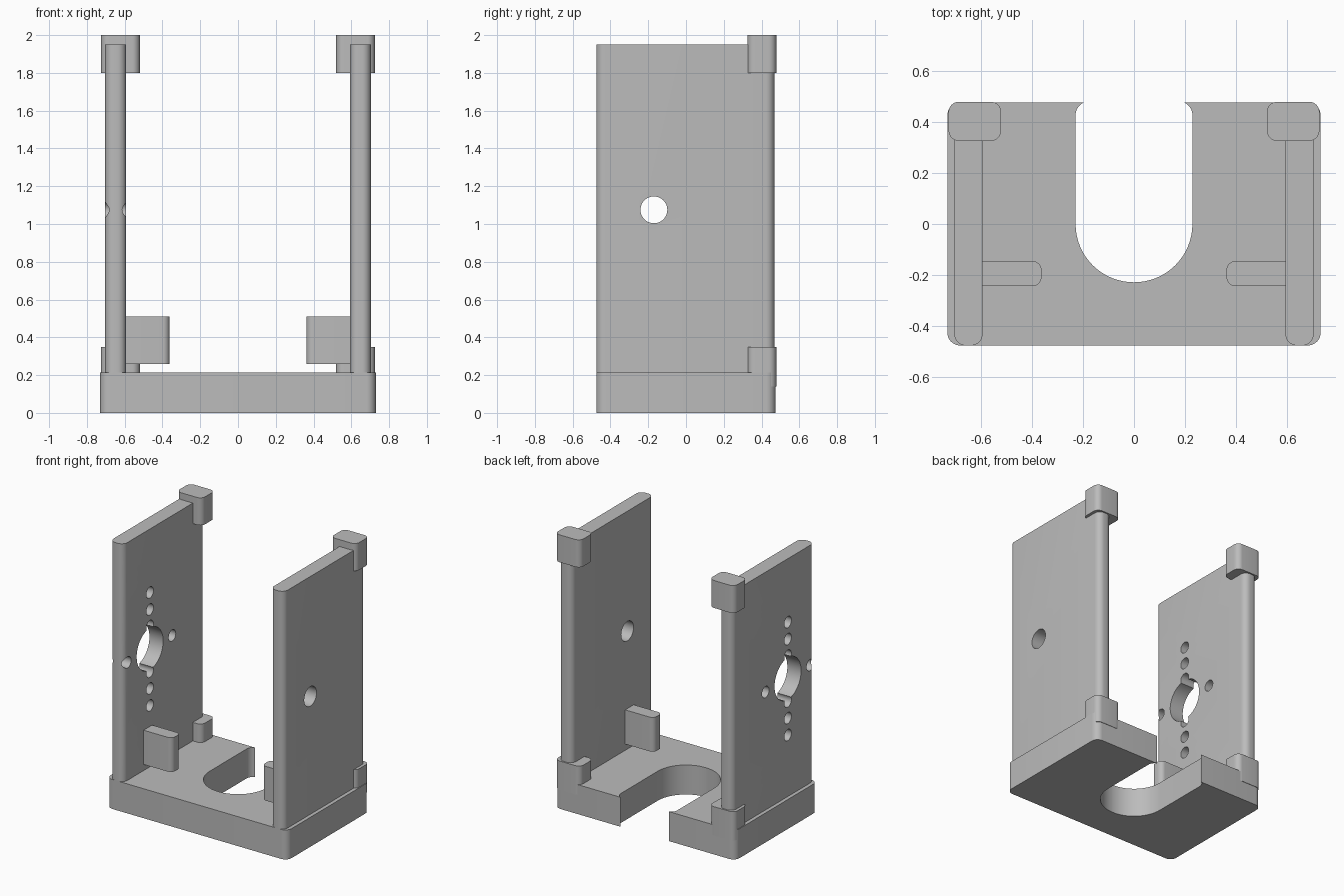
import bpy, bmesh, math
from mathutils import Matrix

cube = bpy.data.objects.get("Cube")
if cube:
    bpy.data.objects.remove(cube, do_unlink=True)

grey = bpy.data.materials.new("light_grey")
grey.use_nodes = True
grey.diffuse_color = (0.5, 0.5, 0.5, 1)
grey.node_tree.nodes["Principled BSDF"].inputs["Base Color"].default_value = (0.5, 0.5, 0.5, 1)


def add_object(name, bm):
    bmesh.ops.recalc_face_normals(bm, faces=bm.faces)
    mesh = bpy.data.meshes.new(name)
    bm.to_mesh(mesh)
    bm.free()
    mesh.materials.append(grey)
    obj = bpy.data.objects.new(name, mesh)
    bpy.context.collection.objects.link(obj)
    return obj


def rounded_prism(name, x, y, z, front, back, steps=8):
    """Upright block with rounded vertical edges; front and back corner radii."""
    bm = bmesh.new()
    corners = [(x[1], y[1], -1, -1, back), (x[0], y[1], 1, -1, back),
               (x[0], y[0], 1, 1, front), (x[1], y[0], -1, 1, front)]
    ring = []
    for k, (cx, cy, sx, sy, r) in enumerate(corners):
        for i in range(steps + 1):
            a = math.pi / 2 * (k + i / steps)
            ring.append(bm.verts.new((cx + sx * r + r * math.cos(a),
                                      cy + sy * r + r * math.sin(a), z[0])))
    face = bm.faces.new(ring)
    top = bmesh.ops.extrude_face_region(bm, geom=[face])["geom"]
    bmesh.ops.translate(bm, vec=(0, 0, z[1] - z[0]),
                        verts=[v for v in top if isinstance(v, bmesh.types.BMVert)])
    return add_object(name, bm)


def side_drill(x, y, z, radius):
    bm = bmesh.new()
    bmesh.ops.create_cone(bm, cap_ends=True, segments=40, radius1=radius, radius2=radius,
                          depth=0.4, matrix=Matrix.Translation((x, y, z))
                          @ Matrix.Rotation(math.pi / 2, 4, 'Y'))
    return add_object("drill", bm)


def cut(obj, cutter):
    mod = obj.modifiers.new("cut", 'BOOLEAN')
    mod.operation, mod.solver, mod.object = 'DIFFERENCE', 'EXACT', cutter
    graph = bpy.context.evaluated_depsgraph_get()
    mesh = bpy.data.meshes.new_from_object(obj.evaluated_get(graph))
    obj.modifiers.clear()
    obj.data = mesh
    bpy.data.objects.remove(cutter, do_unlink=True)


def span(side, a, b):
    return sorted((side * a, side * b))


parts = []

# Base plate with a round-ended cable slot open to the back
base = rounded_prism("base_plate", (-0.73, 0.73), (-0.475, 0.475), (0, 0.215), 0.05, 0.05)
cut(base, rounded_prism("slot", (-0.2285, 0.2285), (-0.228, 0.48), (-0.1, 0.4), 0.228, 0.055, 16))
parts.append(base)

# Mirrored walls, corner blocks and inner tabs
walls = {}
for side, label in ((1, "left"), (-1, "right")):
    walls[label] = rounded_prism(label + "_wall", span(side, 0.592, 0.703),
                                 (-0.475, 0.468), (0.2, 1.95), 0.045, 0.045)
    parts.append(walls[label])
    for level, z in (("upper", (1.8, 2.0)), ("lower", (0.14, 0.35))):
        parts.append(rounded_prism(f"{label}_{level}_corner_block", span(side, 0.52, 0.725),
                                   (0.325, 0.478), z, 0.04, 0.04))
    parts.append(rounded_prism(label + "_inner_tab", span(side, 0.362, 0.66),
                               (-0.243, -0.145), (0.26, 0.51), 0.035, 0.035))

# Plain shaft hole in one wall
hole_y, hole_z = -0.17, 1.075
cut(walls["left"], side_drill(0.65, hole_y, hole_z, 0.071))

# Large hub hole with a cross of small screw holes in the other
cut(walls["right"], side_drill(-0.65, hole_y, hole_z, 0.153))
offsets = [(s * 0.257, 0) for s in (-1, 1)]
offsets += [(0, s * d) for s in (-1, 1) for d in (0.167, 0.288, 0.412)]
for dy, dz in offsets:
    cut(walls["right"], side_drill(-0.65, hole_y + dy, hole_z + dz, 0.041))

# Smooth the rounded edges only
bpy.ops.object.select_all(action='DESELECT')
for obj in parts:
    obj.select_set(True)
bpy.context.view_layer.objects.active = base
bpy.ops.object.shade_smooth_by_angle(angle=math.radians(30))
